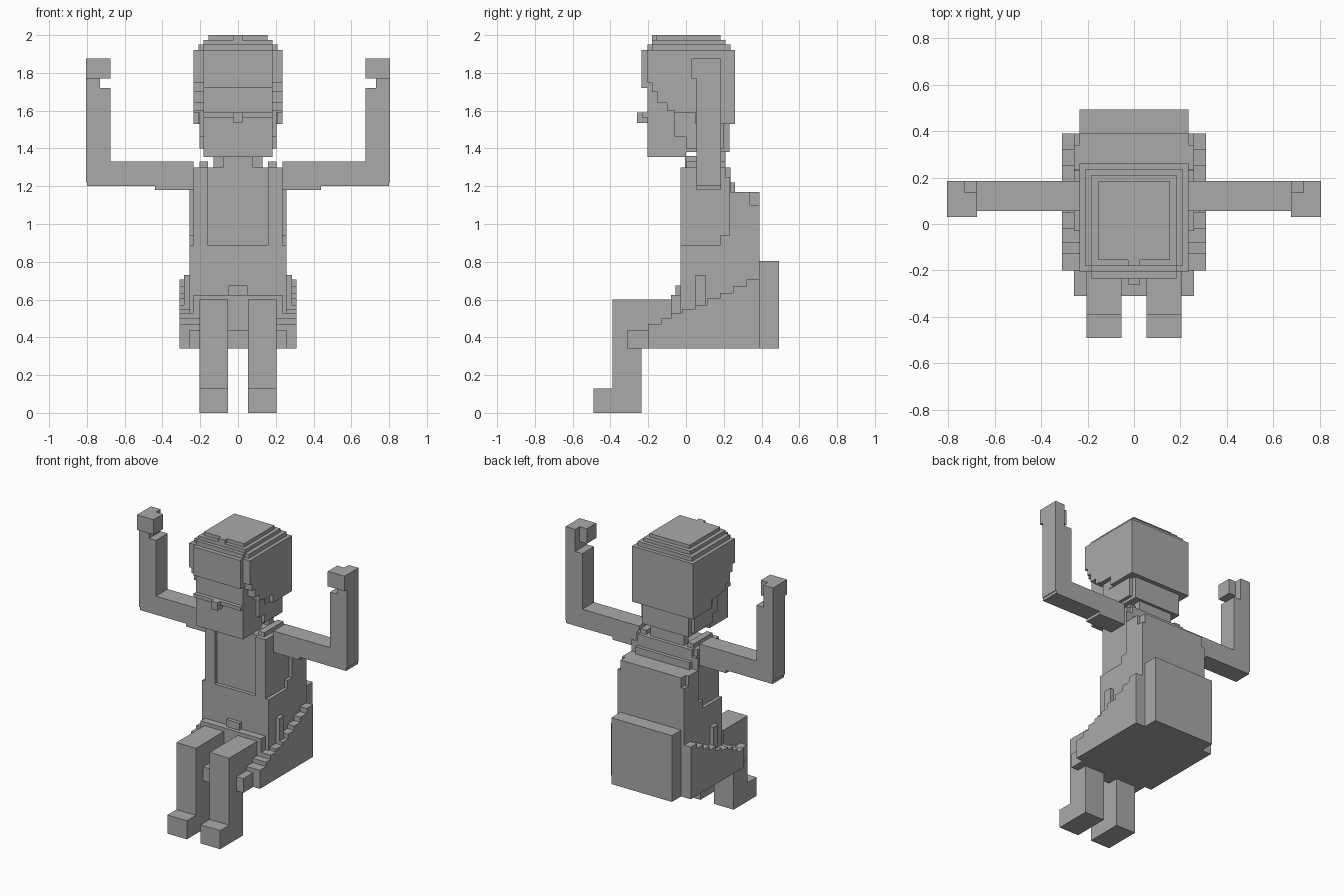
import bpy, bmesh, math

grey = bpy.data.materials.new("plain grey")
grey.diffuse_color = (0.4, 0.4, 0.4, 1)


def build(name, boxes, cuts=()):
    """Merge axis-aligned boxes (x0,x1,y0,y1,z0,z1), minus cuts, into one clean outer skin."""
    allb = list(boxes) + list(cuts)
    ax = [sorted({round(v, 4) for b in allb for v in b[2 * k:2 * k + 2]}) for k in range(3)]

    def cells(b):
        r = [range(ax[k].index(round(b[2 * k], 4)), ax[k].index(round(b[2 * k + 1], 4))) for k in range(3)]
        return {(i, j, l) for i in r[0] for j in r[1] for l in r[2]}

    solid = set()
    for b in boxes:
        solid |= cells(b)
    for b in cuts:
        solid -= cells(b)
    bm = bmesh.new()
    verts = {}

    def vert(p):
        if p not in verts:
            verts[p] = bm.verts.new([ax[k][p[k]] for k in range(3)])
        return verts[p]

    for c in solid:
        for k in range(3):
            for s in (0, 1):
                n = list(c)
                n[k] += 2 * s - 1
                if tuple(n) in solid:
                    continue
                u, v = (k + 1) % 3, (k + 2) % 3
                loop = []
                for du, dv in ((0, 0), (1, 0), (1, 1), (0, 1)):
                    p = list(c)
                    p[k] += s
                    p[u] += du
                    p[v] += dv
                    loop.append(vert(tuple(p)))
                bm.faces.new(loop if s else loop[::-1])
    bmesh.ops.dissolve_limit(bm, angle_limit=math.radians(1), verts=bm.verts, edges=bm.edges)
    me = bpy.data.meshes.new(name)
    bm.to_mesh(me)
    bm.free()
    me.materials.append(grey)
    ob = bpy.data.objects.new(name, me)
    bpy.context.collection.objects.link(ob)
    return ob


def wide(w, *r):
    """Box symmetric in x."""
    return (-w, w) + r


def both(*b):
    """A box and its mirror image in x."""
    return [b, (-b[1], -b[0]) + b[2:]]


def sided(name, boxes, cuts=()):
    """Build a right-hand part and a mirrored left-hand part."""
    flip = lambda bs: [both(*b)[1] for b in bs]
    build("right_" + name, boxes, cuts)
    build("left_" + name, flip(boxes), flip(cuts))


# Legs: foot, shin, thigh
sided("leg", [
    (0.053, 0.205, -0.49, -0.235, 0, 0.13),
    (0.053, 0.205, -0.39, -0.235, 0, 0.60),
    (0.053, 0.205, -0.39, -0.08, 0.44, 0.60),
], [(0.053, 0.205, -0.31, -0.08, 0.34, 0.44)])

# Arms raised at the elbow, with notched hands
sided("arm", [
    (0.235, 0.80, 0.055, 0.185, 1.20, 1.33),
    (0.235, 0.44, 0.055, 0.185, 1.18, 1.33),
    (0.675, 0.805, 0.055, 0.185, 1.22, 1.72),
    (0.73, 0.805, 0.055, 0.185, 1.72, 1.77),
    (0.675, 0.805, 0.03, 0.185, 1.77, 1.875),
], [(0.675, 0.73, 0.135, 0.185, 1.77, 1.875)])

# Torso with stepped collar, armhole recesses and a shallow chest panel
build("torso", [
    wide(0.258, -0.03, 0.39, 0.34, 1.17),
    wide(0.258, -0.03, 0.235, 1.17, 1.25),
    wide(0.258, -0.03, 0.21, 1.25, 1.30),
    wide(0.21, 0.0, 0.26, 1.17, 1.22),
    wide(0.21, 0.0, 0.235, 1.22, 1.30),
    wide(0.235, -0.08, -0.03, 0.44, 0.625),
    wide(0.05, -0.055, -0.03, 0.60, 0.675),
] + both(0.16, 0.205, 0.0, 0.21, 1.30, 1.33)
  + both(0.258, 0.285, 0.05, 0.105, 0.57, 0.73),
    both(0.235, 0.258, -0.03, 0.18, 0.885, 1.30)
    + both(0.235, 0.258, 0.18, 0.23, 0.94, 1.30)
    + both(0.235, 0.258, 0.34, 0.39, 1.10, 1.17)
    + [wide(0.158, -0.03, -0.005, 0.885, 1.30)])

# Flared seat with a stair-stepped upper edge
steps = [(-0.20, 0.47), (-0.13, 0.50), (-0.08, 0.53), (-0.02, 0.55), (0.05, 0.57),
         (0.11, 0.605), (0.18, 0.635), (0.25, 0.67), (0.32, 0.705)]
seat = [wide(0.258, -0.31, -0.03, 0.34, 0.44)]
for i, (y, z) in enumerate(steps):
    y1 = steps[i + 1][0] if i + 1 < len(steps) else 0.39
    seat += both(0.205, 0.31, y, y1, 0.34, z)
build("seat", seat, [
    wide(0.258, -0.03, 0.39, 0.34, 1.17),
    wide(0.235, -0.08, -0.03, 0.44, 0.625),
])

# Box at the back of the seat
build("rear_box", [wide(0.235, 0.39, 0.492, 0.34, 0.805)])

# Neck
build("neck", [
    wide(0.08, -0.005, 0.185, 1.27, 1.36),
    wide(0.13, 0.16, 0.21, 1.30, 1.38),
])

# Head: face, hair mass, stepped crown, ears and nose
head = [
    wide(0.182, -0.205, 0.0, 1.355, 1.75),
    wide(0.182, 0.0, 0.23, 1.38, 1.75),
    wide(0.182, -0.235, -0.205, 1.72, 1.92),
    wide(0.235, -0.205, 0.26, 1.75, 1.92),
    wide(0.21, 0.0, 0.26, 1.53, 1.75),
    wide(0.21, -0.18, 0.235, 1.92, 1.95),
    wide(0.182, -0.205, -0.18, 1.92, 1.95),
    wide(0.182, -0.18, 0.21, 1.95, 1.975),
    wide(0.156, -0.155, 0.182, 1.975, 2.0),
    wide(0.025, -0.18, -0.155, 1.975, 2.0),
    wide(0.182, -0.232, -0.205, 1.565, 1.59),
    wide(0.025, -0.26, -0.205, 1.535, 1.59),
]
# Hair sides step down towards the back
for y0, y1, z in [(-0.18, -0.15, 1.70), (-0.15, -0.10, 1.64), (-0.10, -0.06, 1.60),
                  (-0.06, 0.05, 1.59), (0.05, 0.26, 1.53)]:
    head += both(0.182, 0.235, y0, y1, z, 1.75)
head += both(0.182, 0.205, -0.06, 0.05, 1.46, 1.59)
head += both(0.182, 0.205, 0.0, 0.20, 1.40, 1.53)
build("head", head)
